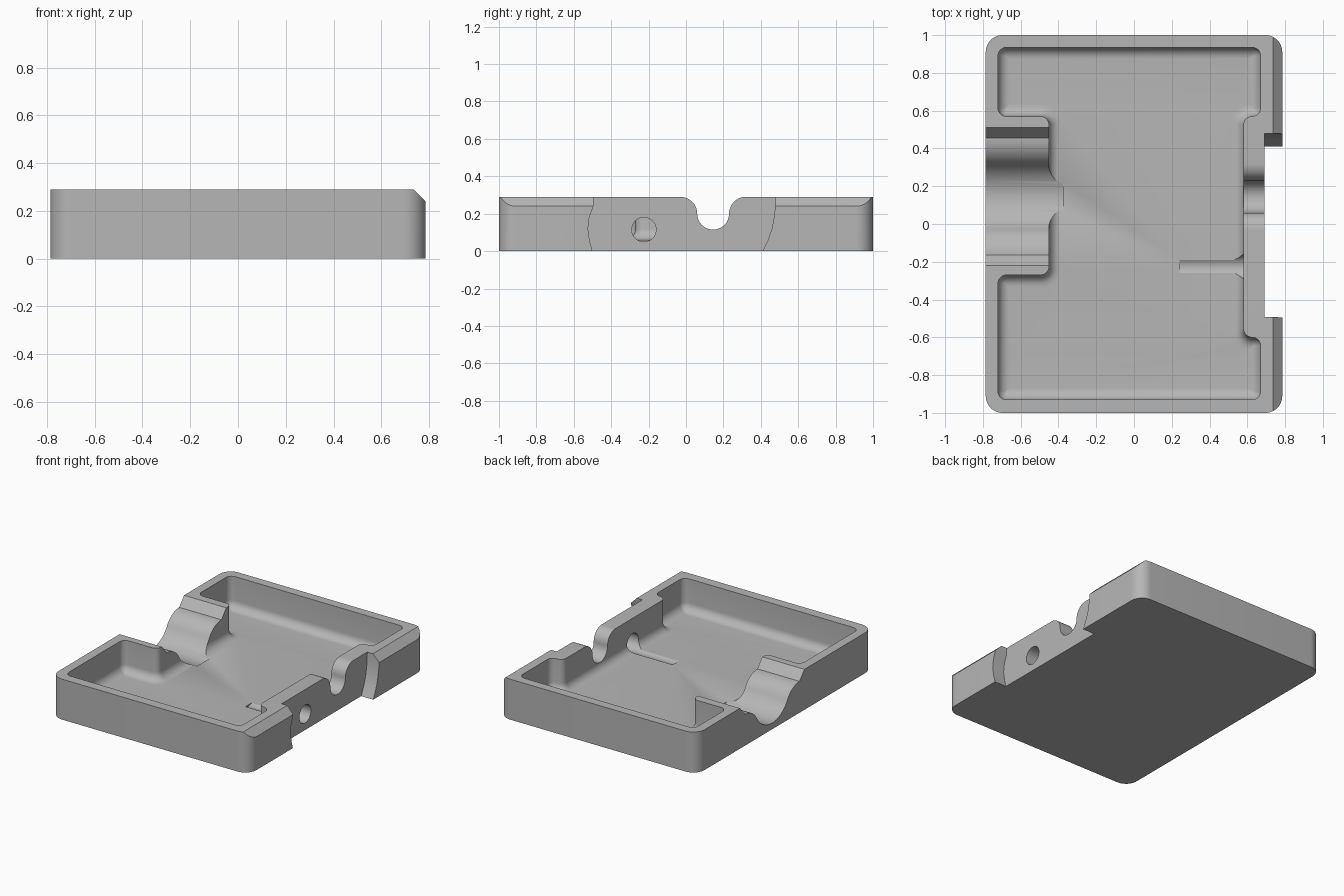
import bpy, bmesh
from math import sin, cos, pi, radians, atan2, hypot

if "Cube" in bpy.data.objects:
    bpy.data.objects.remove(bpy.data.objects["Cube"], do_unlink=True)

grey = bpy.data.materials.new("plain grey")
grey.use_nodes = True
GREY = (0.47, 0.47, 0.47, 1)
grey.diffuse_color = GREY
grey.node_tree.nodes["Principled BSDF"].inputs["Base Color"].default_value = GREY

HEIGHT, FLOOR = 0.29, 0.06
MID = 0.145          # shared centre line of channel and notch


def loft(name, rings):
    """Closed solid through rings of equal point count."""
    bm = bmesh.new()
    loops = [[bm.verts.new(p) for p in ring] for ring in rings]
    n = len(loops[0])
    for a, b in zip(loops, loops[1:]):
        for i in range(n):
            j = (i + 1) % n
            bm.faces.new((a[i], a[j], b[j], b[i]))
    bm.faces.new(loops[0][::-1])
    bm.faces.new(loops[-1])
    bmesh.ops.recalc_face_normals(bm, faces=bm.faces)
    mesh = bpy.data.meshes.new(name)
    bm.to_mesh(mesh)
    bm.free()
    obj = bpy.data.objects.new(name, mesh)
    bpy.context.collection.objects.link(obj)
    mesh.materials.append(grey)
    return obj


def along_x(name, profile, x0, x1):
    return loft(name, [[(x, y, z) for y, z in profile] for x in (x0, x1)])


def arc(cy, cz, r, a0, a1, n=16):
    return [(cy + r * cos(a0 + (a1 - a0) * i / n), cz + r * sin(a0 + (a1 - a0) * i / n))
            for i in range(n + 1)]


def mirrored(half):
    """Half profile given from the outside to the centre, as offsets from MID."""
    return [(MID + u, z) for u, z in half] + [(MID - u, z) for u, z in half[-2::-1]]


def rounded(points, r, inset=0.0, n=8):
    """Counter-clockwise right-angled outline, inset and with round corners."""
    out = []
    for i, (x, y) in enumerate(points):
        px, py = points[i - 1]
        qx, qy = points[(i + 1) % len(points)]
        la, lb = hypot(x - px, y - py), hypot(qx - x, qy - y)
        ax, ay, bx, by = (x - px) / la, (y - py) / la, (qx - x) / lb, (qy - y) / lb
        convex = ax * by - ay * bx > 0
        x += inset * (bx - ax) if convex else inset * (-ay - by)
        y += inset * (by - ay) if convex else inset * (ax + bx)
        if not convex:
            x, y = points[i][0] + inset * (-ay - by), points[i][1] + inset * (ax + bx)
        rad = max(r - inset, 0.005) if convex else min(r + inset, 0.08)
        cx, cy = x + rad * (bx - ax), y + rad * (by - ay)
        start = atan2(-by, -bx)
        turn = pi / 2 if convex else -pi / 2
        out += arc(cx, cy, rad, start, start + turn, n)
    return out


# Tray block with rounded vertical corners
W = 0.785
block = rounded([(-W, -1), (W, -1), (W, 1), (-W, 1)], 0.09, n=12)
tray = loft("tray", [[(x, y, z) for x, y in block] for z in (0, HEIGHT)])

# Cavity with filleted floor edge
outline = [(0.67, -0.93), (0.67, -0.6), (0.58, -0.6), (0.58, 0.57), (0.67, 0.57), (0.67, 0.935),
           (-0.72, 0.935), (-0.72, 0.57), (-0.45, 0.57), (-0.45, -0.27), (-0.72, -0.27), (-0.72, -0.93)]
FILLET = 0.06
rings = []
for k in range(9):
    t = k / 8 * pi / 2
    rings.append([(x, y, FLOOR + FILLET * (1 - cos(t)))
                  for x, y in rounded(outline, 0.045, FILLET * (1 - sin(t)))])
rings.append([(x, y, 0.4) for x, y in rounded(outline, 0.045)])
cutters = [loft("cavity_cutter", rings)]

# Wide channel: sloped lip, convex shoulder, round trough
R, LOW, LIP = 0.2, 0.045, 0.225
shoulder = 0.157
tilt = atan2(R + LOW - LIP + shoulder, 0.31)
half = [(0.365, 0.4), (0.365, HEIGHT)]
half += arc(0.31, LIP - shoulder, shoulder, pi / 2, pi - tilt, 12)
half += arc(0, LOW + R, R, -tilt, -pi / 2)[1:]
cutters.append(along_x("channel_cutter", mirrored(half), -0.9, -0.375))

# Narrow notch with rounded shoulders
half = [(0.175, 0.4)] + arc(0.175, 0.2, 0.09, pi / 2, pi, 12)
half += arc(0, 0.2, 0.085, 0, -pi / 2)[1:]
cutters.append(along_x("notch_cutter", mirrored(half), 0.5, 0.9))

# Round hole that also grooves the floor
hole = arc(-0.225, 0.115, 0.065, 0, 2 * pi, 40)[:-1]
cutters.append(along_x("hole_cutter", hole, 0.24, 0.9))

# Outer recess with curved ends
recess = [(-0.47, -0.1), (-0.5, 0), (-0.516, 0.06), (-0.524, 0.12), (-0.517, 0.18),
          (-0.495, 0.24), (-0.485, 0.4), (0.48, 0.4), (0.478, 0.25), (0.472, 0.19),
          (0.459, 0.12), (0.438, 0.06), (0.41, 0), (0.36, -0.1)]
cutters.append(along_x("recess_cutter", recess, 0.69, 0.9))

# Chamfer along the top edge
wedge = [(0.735, HEIGHT), (0.885, 0.14), (0.885, 0.4), (0.625, 0.4)]
cutters.append(loft("chamfer_cutter", [[(x, y, z) for x, z in wedge] for y in (-1.1, 1.1)]))

bpy.context.view_layer.objects.active = tray
for cutter in cutters:
    mod = tray.modifiers.new(cutter.name, "BOOLEAN")
    mod.operation, mod.solver, mod.object = "DIFFERENCE", "EXACT", cutter
    bpy.ops.object.modifier_apply(modifier=mod.name)
    bpy.data.objects.remove(cutter, do_unlink=True)

bpy.ops.object.select_all(action="DESELECT")
tray.select_set(True)
bpy.ops.object.shade_smooth_by_angle(angle=radians(25))
